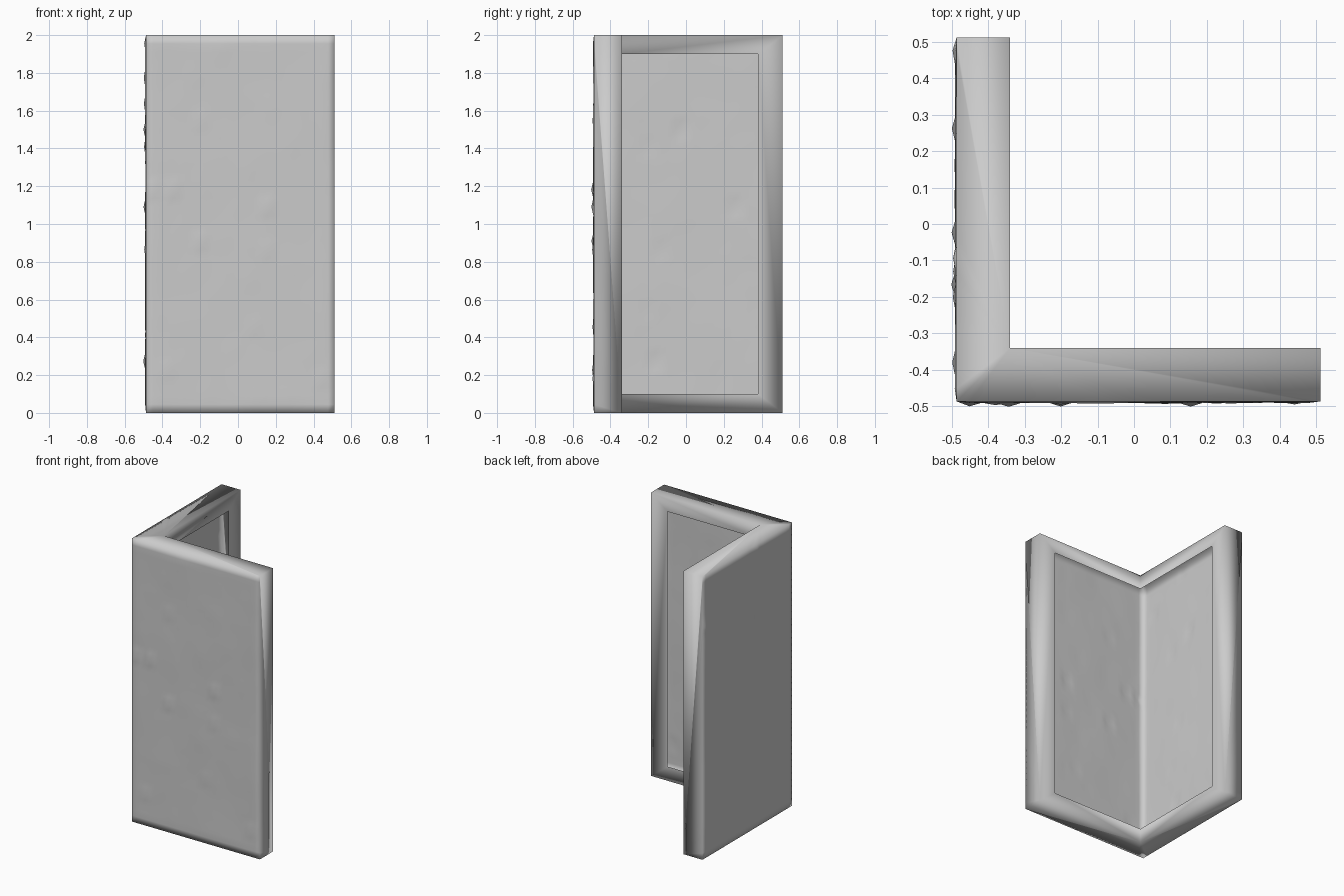
import bpy, bmesh, random
from mathutils import Vector, noise

if "Cube" in bpy.data.objects:
    bpy.data.objects.remove(bpy.data.objects["Cube"])

random.seed(4)
OUT, INN, END, H = -0.487, -0.34, 0.512, 2.0   # outer face, inner face, leg end, height
BORDER_X, BORDER_Z = 0.13, 0.10                # frame widths round the opening
NX, NZ = 28, 44                                # outer sheet resolution


def face(bm, pts, swap):
    """Polygon of the front leg, or mirrored over the corner for the left leg."""
    pts = [(y, x, z) if swap else (x, y, z) for x, y, z in pts]
    bm.faces.new([bm.verts.new(p) for p in pts])


def frame(bm, swap):
    """Mitred inner border; the opening continues through the corner."""
    a, b = END, END - BORDER_X
    lo, hi = BORDER_Z, H - BORDER_Z
    for quad in ([(INN, 0), (a, 0), (b, lo), (INN, lo)],
                 [(a, 0), (a, H), (b, hi), (b, lo)],
                 [(a, H), (INN, H), (INN, hi), (b, hi)]):
        face(bm, [(x, INN, z) for x, z in quad], swap)


def dented_sheet(bm, swap):
    """Outer sheet with dents and small spikes, flat along its edges."""
    spikes = {(random.randint(1, NX - 1), random.randint(1, NZ - 1)) for _ in range(9)}
    xs = [OUT + (END - OUT) * i / NX for i in range(NX + 1)]
    zs = [H * k / NZ for k in range(NZ + 1)]
    rows = []
    for k, z in enumerate(zs):
        row = []
        for i, x in enumerate(xs):
            fade = min(1, i, NX - i, k, NZ - k)
            broad = noise.noise(Vector((x * 3 + z, 5 * swap, z * 2 - x)))
            fine = noise.noise(Vector((x * 9, 3 + swap, z * 7)))
            d = .003 + .003 * broad + .002 * max(0, fine)
            if (i, k) in spikes:
                d += random.uniform(.005, .012)
            row.append((x, OUT - d * fade, z))
        rows.append(row)
    for k in range(NZ):
        for i in range(NX):
            face(bm, [rows[k][i], rows[k][i + 1], rows[k + 1][i + 1], rows[k + 1][i]], swap)
    return xs, zs


# Hollow corner shell: two mirrored legs welded together
bm = bmesh.new()
for swap in (False, True):
    frame(bm, swap)
    xs, zs = dented_sheet(bm, swap)
    # top, bottom and end cap share the sheet's edge points
    for z in (0, H):
        face(bm, [(x, OUT, z) for x in xs] + [(END, INN, z), (INN, INN, z)], swap)
    face(bm, [(END, OUT, z) for z in zs] + [(END, INN, H), (END, INN, 0)], swap)
bmesh.ops.remove_doubles(bm, verts=bm.verts, dist=1e-4)
bmesh.ops.recalc_face_normals(bm, faces=bm.faces)
for f in bm.faces:
    f.smooth = True

me = bpy.data.meshes.new("corner_shell")
bm.to_mesh(me)
bm.free()
shell = bpy.data.objects.new("corner_shell", me)
bpy.context.collection.objects.link(shell)
